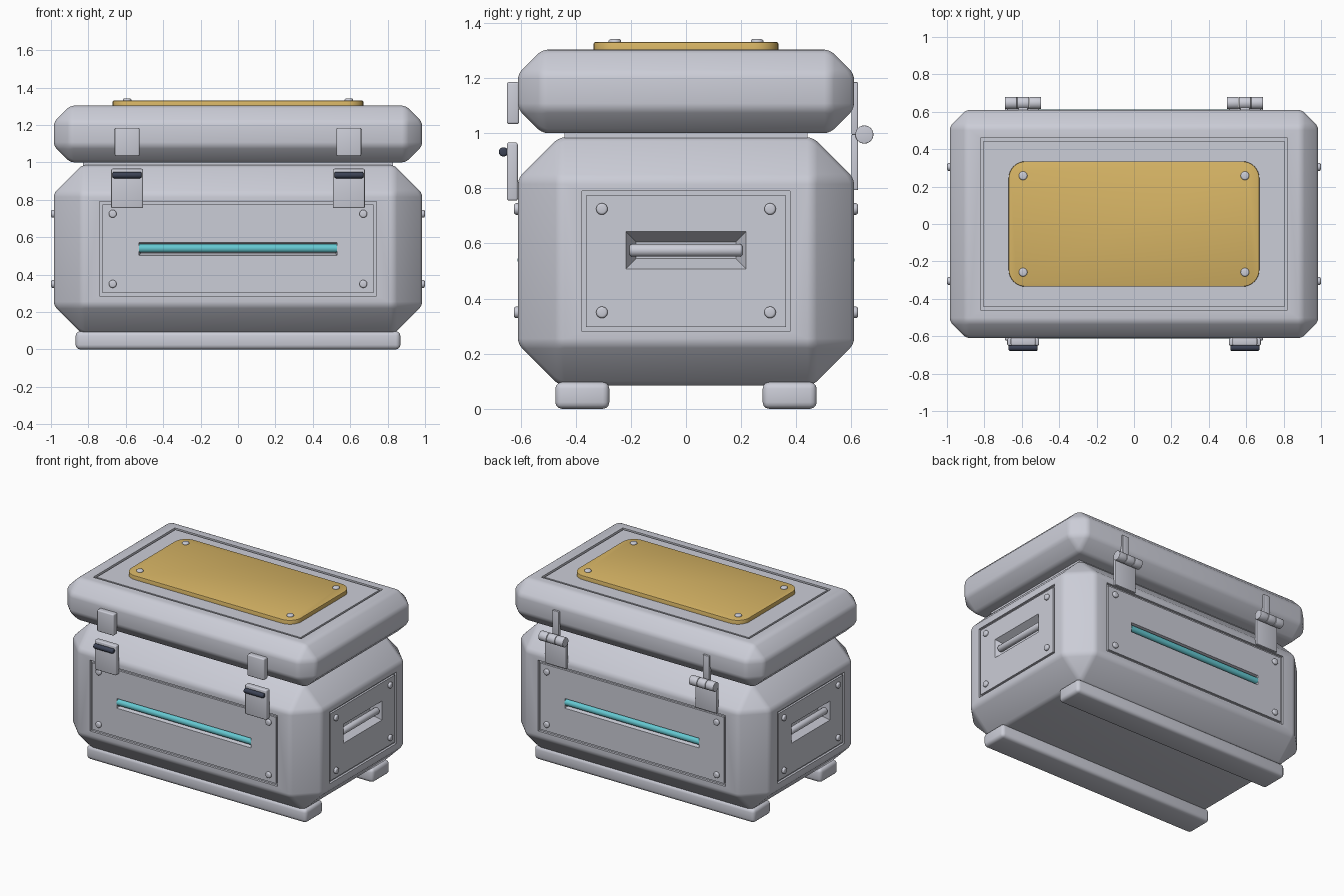
import bpy, bmesh, math
from mathutils import Matrix, Vector

if "Cube" in bpy.data.objects:
    bpy.data.objects.remove(bpy.data.objects["Cube"])


def material(name, rgb):
    m = bpy.data.materials.new(name)
    m.diffuse_color = (*rgb, 1)
    m.use_nodes = True
    m.node_tree.nodes["Principled BSDF"].inputs["Base Color"].default_value = m.diffuse_color
    return m


GREY = material("light grey metal", (0.60, 0.61, 0.68))
BRASS = material("brass", (0.68, 0.46, 0.13))
TEAL = material("teal", (0.13, 0.58, 0.64))
DARK = material("dark slate", (0.045, 0.055, 0.09))


def finish(name, bm, mat, smooth=True):
    bmesh.ops.recalc_face_normals(bm, faces=bm.faces)
    me = bpy.data.meshes.new(name)
    bm.to_mesh(me)
    bm.free()
    me.materials.append(mat)
    ob = bpy.data.objects.new(name, me)
    bpy.context.collection.objects.link(ob)
    if smooth:
        shade(ob)
    return ob


def shade(ob):
    bpy.ops.object.select_all(action='DESELECT')
    bpy.context.view_layer.objects.active = ob
    ob.select_set(True)
    bpy.ops.object.shade_smooth_by_angle(angle=math.radians(32))


def bevel(bm, width, seg, edges=None):
    bmesh.ops.bevel(bm, geom=list(edges or bm.edges), offset=width, segments=seg,
                    profile=0.5, affect='EDGES', clamp_overlap=True)


def box_bm(lo, hi):
    bm = bmesh.new()
    lo, hi = Vector(lo), Vector(hi)
    size = hi - lo
    bmesh.ops.create_cube(bm, size=1, matrix=Matrix.Translation((lo + hi) / 2)
                          @ Matrix.Diagonal((*size, 1)))
    return bm


def box(name, lo, hi, mat, r=0.0, seg=3):
    bm = box_bm(lo, hi)
    if r:
        bevel(bm, r, seg)
    return finish(name, bm, mat)


def rod(name, centre, direction, radius, length, mat, r=0.0, sides=24):
    bm = bmesh.new()
    rot = Vector(direction).to_track_quat('Z', 'Y').to_matrix().to_4x4()
    bmesh.ops.create_cone(bm, cap_ends=True, segments=sides, radius1=radius, radius2=radius,
                          depth=length, matrix=Matrix.Translation(centre) @ rot)
    if r:
        caps = {e for f in bm.faces if len(f.verts) > 4 for e in f.edges}
        bevel(bm, r, 3, caps)
    return finish(name, bm, mat)


def chamfered(name, lo, hi, chamfer):
    bm = box_bm(lo, hi)
    bevel(bm, chamfer, 1)
    bevel(bm, 0.02, 3)
    return finish(name, bm, GREY)


def add_loft(bm, loops, matrix):
    """Closed solid through rectangles given as (half width, low, high, y)."""
    rings = []
    for w, a, b, y in loops:
        rings.append([bm.verts.new(matrix @ Vector(p)) for p in
                      ((-w, y, a), (w, y, a), (w, y, b), (-w, y, b))])
    for p, q in zip(rings, rings[1:]):
        for i in range(4):
            j = (i + 1) % 4
            bm.faces.new((p[i], p[j], q[j], q[i]))
    bm.faces.new(rings[0])
    bm.faces.new(rings[-1])


def panel_loops(face, w, a, b, recess):
    """Groove round a panel, plus an optional tapered recess in it."""
    g = 0.016
    loops = [(w, a, b, face - 0.05), (w, a, b, face + 0.016),
             (w - g, a + g, b - g, face + 0.016), (w - g, a + g, b - g, face + 0.002)]
    if recess:
        rw, ra, rb, taper, depth = recess
        loops += [(rw, ra, rb, face + 0.002),
                  (rw - taper, ra + taper, rb - taper, face + depth)]
    return loops


def carve(ob, bm):
    cutter = finish("cutter", bm, GREY, False)
    cutter.hide_render = True
    mod = ob.modifiers.new("carve", 'BOOLEAN')
    mod.operation = 'DIFFERENCE'
    mod.solver = 'EXACT'
    mod.object = cutter
    bpy.context.view_layer.objects.active = ob
    bpy.ops.object.modifier_apply(modifier=mod.name)
    bpy.data.objects.remove(cutter)
    shade(ob)


X, Y = 0.985, 0.61

# Case body with grooved panels and recesses on all four sides
body = chamfered("case_body", (-X, -Y, 0.085), (X, Y, 0.985), 0.15)
cut = bmesh.new()
for k in range(4):
    turn = Matrix.Rotation(k * math.pi / 2, 4, 'Z')
    if k % 2 == 0:
        loops = panel_loops(-Y, 0.74, 0.285, 0.79, (0.53, 0.503, 0.572, 0.012, 0.05))
    else:
        loops = panel_loops(-X, 0.378, 0.28, 0.79, (0.218, 0.508, 0.643, 0.037, 0.07))
    add_loft(cut, loops, turn)
carve(body, cut)

# Lid with a grooved top
lid = chamfered("lid", (-X, -Y, 1.0), (X, Y, 1.303), 0.088)
cut = bmesh.new()
add_loft(cut, panel_loops(-1.303, 0.82, -0.46, 0.46, None), Matrix.Rotation(-math.pi / 2, 4, 'X'))
carve(lid, cut)

# Seal between lid and body
box("lid_seal", (-0.83, -0.44, 0.97), (0.83, 0.44, 1.01), GREY)

# Brass plate with rounded corners
bm = box_bm((-0.67, -0.335, 1.295), (0.67, 0.335, 1.33))
bevel(bm, 0.09, 8, [e for e in bm.edges if abs(e.verts[0].co.z - e.verts[1].co.z) > 0.01])
bevel(bm, 0.005, 2, [e for e in bm.edges if all(v.co.z > 1.32 for v in e.verts)])
finish("brass_plate", bm, BRASS)

for sx in (-1, 1):
    side = "right" if sx > 0 else "left"
    for sy in (-1, 1):
        end = "back" if sy > 0 else "front"
        # Screws on the plate and on the panels
        rod(f"plate_screw_{side}_{end}", (sx * 0.593, sy * 0.258, 1.33), (0, 0, 1),
            0.023, 0.022, GREY, 0.008, 20)
        for z, level in ((0.35, "low"), (0.725, "high")):
            rod(f"{end}_screw_{side}_{level}", (sx * 0.67, sy * Y, z), (0, sy, 0),
                0.021, 0.028, GREY, 0.008, 20)
            rod(f"{side}_screw_{end}_{level}", (sx * X, sy * 0.305, z), (sx, 0, 0),
                0.021, 0.028, GREY, 0.008, 20)

    # Side grip bar
    rod(f"grip_bar_{side}", (sx * 0.955, 0, 0.575), (0, 1, 0), 0.023, 0.41, GREY, 0.01)

    # Front latch: catch on lid, clasp on body, dark pull bar
    c = sx * 0.593
    box(f"latch_catch_{side}", (c - 0.066, -0.65, 1.033), (c + 0.066, -0.605, 1.185), GREY, 0.008)
    box(f"latch_clasp_{side}", (c - 0.085, -0.65, 0.755), (c + 0.085, -0.61, 0.966), GREY, 0.008)
    rod(f"latch_bar_{side}", (c, -0.662, 0.932), (1, 0, 0), 0.017, 0.155, DARK, 0.008)

    # Rear hinge: two leaves and three knuckles
    box(f"hinge_lower_leaf_{side}", (c - 0.085, 0.6, 0.793), (c + 0.085, 0.624, 0.995), GREY, 0.004)
    box(f"hinge_upper_leaf_{side}", (c - 0.025, 0.6, 0.995), (c + 0.025, 0.624, 1.185), GREY, 0.004)
    for i in (-1, 0, 1):
        rod(f"hinge_knuckle_{side}_{i + 2}", (c + i * 0.065, 0.647, 0.995), (1, 0, 0),
            0.033, 0.063, GREY, 0.003)

for sy in (-1, 1):
    end = "back" if sy > 0 else "front"
    # Teal light bar and floor skid
    rod(f"light_bar_{end}", (0, sy * 0.588, 0.54), (1, 0, 0), 0.023, 1.06, TEAL)
    box(f"skid_{end}", (-0.868, sy * 0.376 - 0.098, 0), (0.868, sy * 0.376 + 0.098, 0.097), GREY, 0.024)
